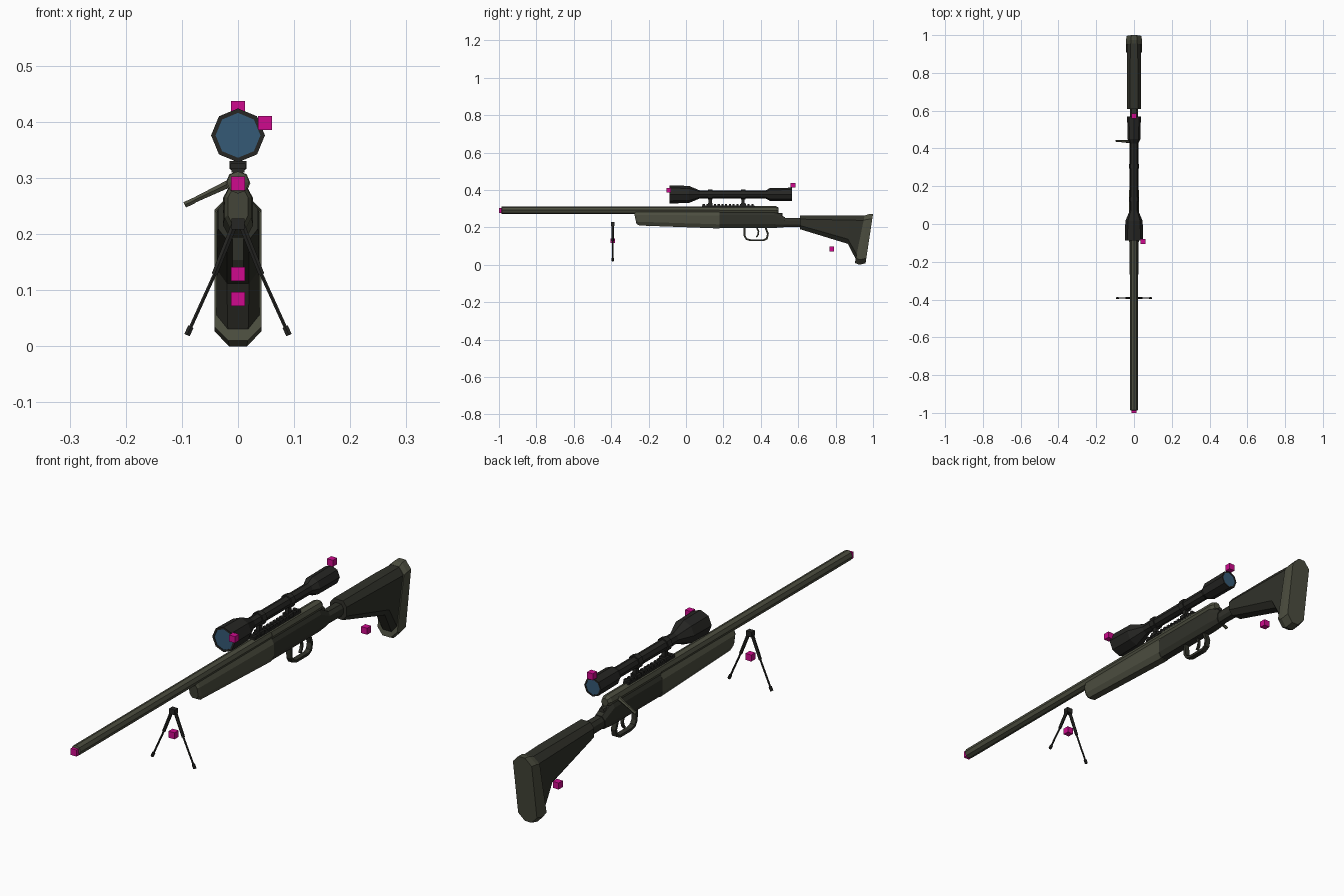
import bpy, bmesh, math
from mathutils import Vector


def mat(name, rgb):
    m = bpy.data.materials.new(name)
    m.diffuse_color = (*rgb, 1)
    return m


OLIVE = mat("olive", (0.072, 0.075, 0.05))
DARK = mat("dark olive", (0.03, 0.031, 0.023))
BLACK = mat("black metal", (0.019, 0.019, 0.017))
BLUE = mat("lens blue", (0.035, 0.1, 0.18))
PINK = mat("marker magenta", (0.62, 0.003, 0.27))


def finish(name, bm, m):
    bmesh.ops.recalc_face_normals(bm, faces=bm.faces)
    me = bpy.data.meshes.new(name)
    bm.to_mesh(me)
    bm.free()
    me.materials.append(m)
    ob = bpy.data.objects.new(name, me)
    bpy.context.collection.objects.link(ob)
    return ob


def skin(name, rings, m):
    # closed tube through a list of equally long point rings
    bm = bmesh.new()
    vs = [[bm.verts.new(p) for p in r] for r in rings]
    n = len(vs[0])
    for a, b in zip(vs, vs[1:]):
        for i in range(n):
            j = (i + 1) % n
            bm.faces.new((a[i], a[j], b[j], b[i]))
    bm.faces.new(vs[0])
    bm.faces.new(vs[-1])
    return finish(name, bm, m)


def lathe(name, profile, z, m, n=8):
    # profile of (y, radius) turned about a lengthwise axis at height z
    return skin(name, [[(r * math.cos(math.tau * i / n), y, z + r * math.sin(math.tau * i / n))
                        for i in range(n)] for y, r in profile], m)


def loft(name, sections, m):
    # chamfered rectangles: (y at top, y at bottom, z low, z high, half width, chamfer x, chamfer z)
    rings = []
    for yt, yb, lo, hi, w, cx, cz in sections:
        pts = [(w - cx, lo), (w, lo + cz), (w, hi - cz), (w - cx, hi),
               (cx - w, hi), (-w, hi - cz), (-w, lo + cz), (cx - w, lo)]
        rings.append([(x, yb + (yt - yb) * (z - lo) / (hi - lo), z) for x, z in pts])
    return skin(name, rings, m)


def rod(name, a, b, r1, r2, m, n=6):
    a, b = Vector(a), Vector(b)
    q = (b - a).to_track_quat('Z', 'Y')
    ring = lambda c, r: [c + q @ Vector((r * math.cos(math.tau * i / n), r * math.sin(math.tau * i / n), 0))
                         for i in range(n)]
    return skin(name, [ring(a, r1), ring(b, r2)], m)


def box(name, c, s, m):
    bm = bmesh.new()
    bmesh.ops.create_cube(bm, size=1)
    for v in bm.verts:
        v.co = Vector(c) + Vector([v.co[i] * s[i] for i in range(3)])
    return finish(name, bm, m)


# barrel and the action tube behind it
lathe("barrel", [(-0.988, 0.012), (-0.985, 0.02), (0.2, 0.02)], 0.292, OLIVE)
lathe("action_tube", [(0.18, 0.022), (0.48, 0.022), (0.495, 0.015)], 0.291, OLIVE)

# fore-end, receiver body and neck
loft("fore_end", [(-0.278, -0.265, 0.218, 0.28, 0.018, 0.008, 0.015),
                  (-0.27, -0.25, 0.21, 0.286, 0.024, 0.01, 0.02),
                  (0.18, 0.18, 0.194, 0.286, 0.027, 0.012, 0.022)], OLIVE)
loft("receiver", [(0.18, 0.18, 0.197, 0.286, 0.025, 0.01, 0.02),
                  (0.47, 0.47, 0.197, 0.286, 0.025, 0.01, 0.02),
                  (0.53, 0.52, 0.2, 0.253, 0.023, 0.01, 0.015)], DARK)
loft("neck", [(0.51, 0.51, 0.203, 0.25, 0.02, 0.009, 0.013),
              (0.63, 0.63, 0.203, 0.25, 0.022, 0.009, 0.013)], DARK)

# shoulder stock and butt pad
loft("stock", [(0.61, 0.61, 0.19, 0.264, 0.036, 0.016, 0.02),
               (0.87, 0.865, 0.112, 0.264, 0.038, 0.018, 0.025),
               (0.96, 0.912, 0.022, 0.262, 0.038, 0.02, 0.025)], DARK)
loft("butt_pad", [(0.955, 0.903, 0.01, 0.263, 0.042, 0.025, 0.025),
                  (0.975, 0.925, 0.0, 0.27, 0.042, 0.026, 0.027),
                  (1.0, 0.96, 0.008, 0.272, 0.04, 0.026, 0.027)], OLIVE)

# bolt handle on the left, bolt end
rod("bolt_handle", (-0.012, 0.435, 0.292), (-0.085, 0.44, 0.257), 0.008, 0.005, OLIVE)
rod("bolt_knob", (-0.078, 0.44, 0.26), (-0.095, 0.44, 0.252), 0.006, 0.006, OLIVE)
lathe("bolt_end", [(0.47, 0.014), (0.515, 0.011)], 0.265, DARK)

# trigger guard and trigger, as flat swept strips in the side plane
def strip(name, path, t, w, m):
    rings = []
    for i, (y, z) in enumerate(path):
        a, b = path[max(i - 1, 0)], path[min(i + 1, len(path) - 1)]
        d = Vector((b[0] - a[0], b[1] - a[1])).normalized() * t
        rings.append([(-w, y - d.y, z + d.x), (w, y - d.y, z + d.x),
                      (w, y + d.y, z - d.x), (-w, y + d.y, z - d.x)])
    return skin(name, rings, m)


strip("trigger_guard", [(0.312, 0.2), (0.313, 0.155), (0.323, 0.138), (0.345, 0.131), (0.415, 0.131),
                        (0.432, 0.14), (0.438, 0.165), (0.425, 0.2)], 0.005, 0.01, DARK)
strip("trigger", [(0.378, 0.2), (0.388, 0.178), (0.385, 0.16), (0.376, 0.148)], 0.004, 0.005, DARK)

# scope rail with teeth
box("rail", (0, 0.225, 0.314), (0.024, 0.28, 0.008), BLACK)
for i in range(14):
    box("rail_tooth", (0, 0.095 + i * 0.02, 0.32), (0.026, 0.011, 0.011), BLACK)

# scope: recessed at both ends, with blue lenses
SZ = 0.376
lathe("scope", [(-0.082, 0.04), (-0.088, 0.04), (-0.088, 0.048), (0.015, 0.046), (0.075, 0.021),
                (0.425, 0.021), (0.45, 0.035), (0.568, 0.036), (0.568, 0.03), (0.563, 0.03)], SZ, BLACK)
lathe("front_lens", [(-0.086, 0.04), (-0.08, 0.04)], SZ, BLUE)
lathe("rear_lens", [(0.56, 0.03), (0.566, 0.03)], SZ, BLUE)
for y in (0.13, 0.305):
    lathe("scope_ring", [(y - 0.012, 0.026), (y + 0.012, 0.026)], SZ, BLACK)
    box("ring_post", (0, y, 0.335), (0.014, 0.018, 0.045), BLACK)
    box("ring_foot", (0, y, 0.323), (0.03, 0.024, 0.014), BLACK)

# bipod
BY = -0.392
box("bipod_head", (0, BY, 0.218), (0.024, 0.02, 0.02), BLACK)
for s in (-1, 1):
    rod("bipod_upper_leg", (s * 0.007, BY, 0.215), (s * 0.042, BY, 0.128), 0.0065, 0.006, BLACK)
    rod("bipod_lower_leg", (s * 0.04, BY, 0.132), (s * 0.088, BY, 0.026), 0.0035, 0.0035, BLACK)
    rod("bipod_foot", (s * 0.084, BY, 0.035), (s * 0.091, BY, 0.02), 0.006, 0.006, BLACK)

# small magenta marker cubes
for c in ((0, -0.9875, 0.29), (0.048, -0.093, 0.398), (0, 0.572, 0.425),
          (0, BY, 0.129), (0, 0.78, 0.084)):
    box("marker_cube", c, (0.025, 0.025, 0.025), PINK)
